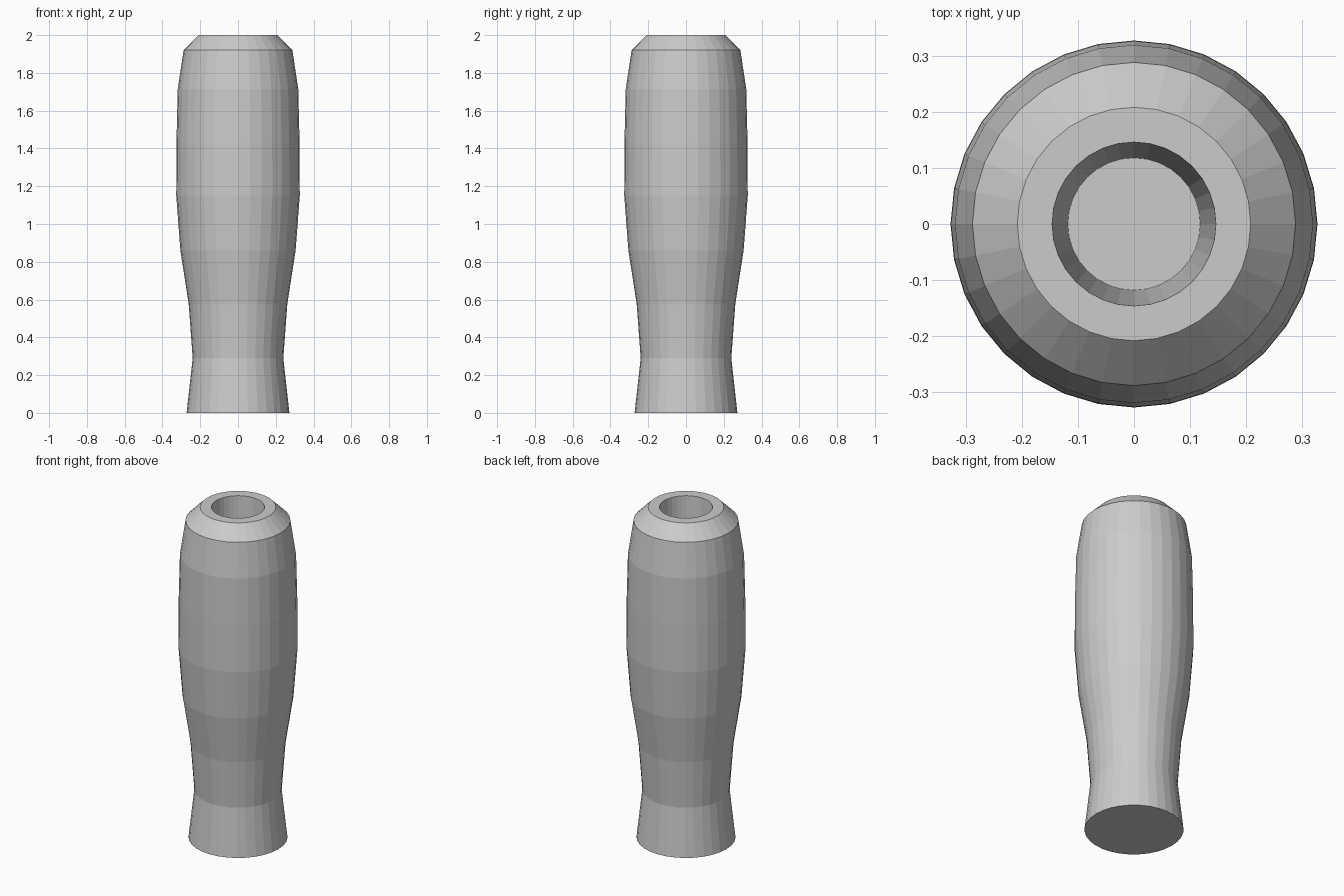
import bpy, bmesh, math

if "Cube" in bpy.data.objects:
    bpy.data.objects.remove(bpy.data.objects["Cube"])

SIDES = 32

def lathe(name, profile):
    """Revolve an (r, z) profile around z and cap both ends."""
    bm = bmesh.new()
    rings = []
    for r, z in profile:
        rings.append([bm.verts.new((r * math.cos(2 * math.pi * i / SIDES),
                                    r * math.sin(2 * math.pi * i / SIDES), z))
                      for i in range(SIDES)])
    for a, b in zip(rings, rings[1:]):
        for i in range(SIDES):
            j = (i + 1) % SIDES
            bm.faces.new((a[i], a[j], b[j], b[i]))
    bm.faces.new(rings[0][::-1])
    bm.faces.new(rings[-1])
    bmesh.ops.recalc_face_normals(bm, faces=bm.faces)
    mesh = bpy.data.meshes.new(name)
    bm.to_mesh(mesh)
    bm.free()
    obj = bpy.data.objects.new(name, mesh)
    bpy.context.collection.objects.link(obj)
    return obj

# outer contour from the base up, chamfered rim, then the tapered blind socket
outer = [(0.272, 0), (0.24, 0.29), (0.261, 0.575), (0.305, 0.86),
         (0.327, 1.15), (0.326, 1.43), (0.319, 1.715),
         (0.288, 1.92), (0.208, 2.0)]
socket = [(0.146, 2.0), (0.118, 1.43)]
lathe("handle_grip", outer + socket)
